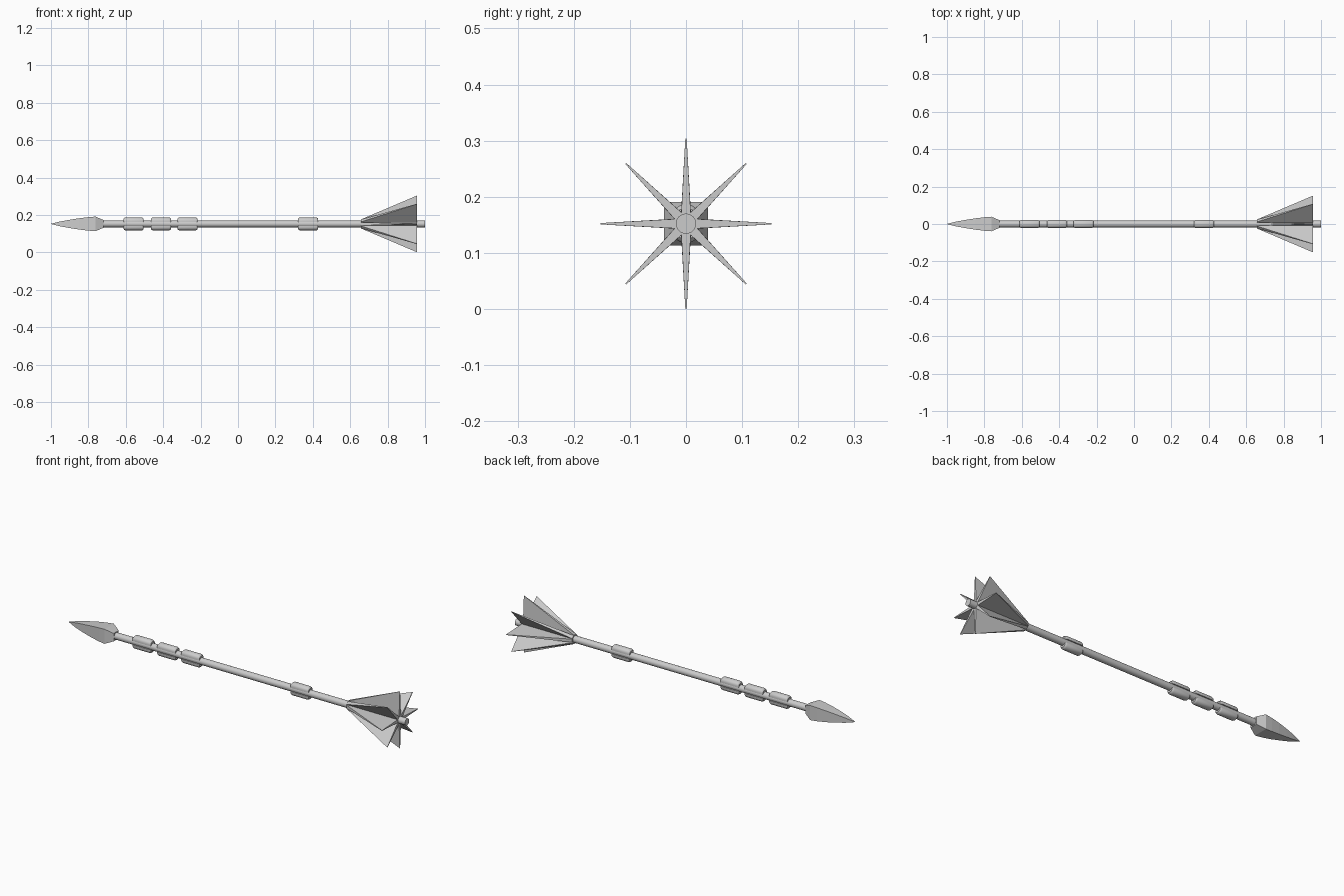
import bpy, bmesh
from math import sin, cos, pi
from mathutils import Matrix, Vector

if "Cube" in bpy.data.objects:
    bpy.data.objects.remove(bpy.data.objects["Cube"])

AXIS_Z = 0.152


def finish(name, bm, smooth=False):
    bmesh.ops.recalc_face_normals(bm, faces=bm.faces[:])
    me = bpy.data.meshes.new(name)
    bm.to_mesh(me)
    bm.free()
    ob = bpy.data.objects.new(name, me)
    bpy.context.collection.objects.link(ob)
    ob.location.z = AXIS_Z
    if smooth:
        bpy.ops.object.select_all(action='DESELECT')
        bpy.context.view_layer.objects.active = ob
        ob.select_set(True)
        bpy.ops.object.shade_smooth_by_angle(angle=0.6)
    return ob


def loft(bm, rings):
    """Skin a list of equal-length point rings and cap both ends."""
    loops = [[bm.verts.new(p) for p in ring] for ring in rings]
    n = len(loops[0])
    for a, b in zip(loops, loops[1:]):
        for i in range(n):
            bm.faces.new((a[i], a[(i + 1) % n], b[(i + 1) % n], b[i]))
    bm.faces.new(loops[0])
    bm.faces.new(loops[-1])


def circle(x, r, n, phase=0.0):
    return [(x, r * cos(2 * pi * i / n + phase), r * sin(2 * pi * i / n + phase))
            for i in range(n)]


# Round shaft
bm = bmesh.new()
loft(bm, [circle(-0.75, 0.018, 32), circle(1.0, 0.018, 32)])
finish("shaft", bm, True)

# Four-sided head with bowed flanks
bm = bmesh.new()
profile = [(-1.0, 0.0008), (-0.95, 0.013), (-0.90, 0.022), (-0.85, 0.030),
           (-0.80, 0.036), (-0.762, 0.039), (-0.72, 0.021)]
loft(bm, [circle(x, h * 2 ** 0.5, 4, pi / 4) for x, h in profile])
finish("arrow_head", bm)

# Paired grip pads, above and below the shaft
def pad_ring(x, inset, side):
    half, top, base = 0.021 - inset * 0.5, 0.035 - inset, 0.010
    shoulder = 0.018
    pts = [(half, base)]
    for i in range(9):
        a = pi * i / 8
        pts.append((half * cos(a), shoulder + (top - shoulder) * sin(a)))
    pts.append((-half, base))
    return [(x, y, z * side) for y, z in pts]


for k, x in enumerate((-0.558, -0.412, -0.270, 0.375)):
    for side, label in ((1, "upper"), (-1, "lower")):
        bm = bmesh.new()
        loft(bm, [pad_ring(x + dx, inset, side) for dx, inset in
                  ((-0.054, 0.008), (-0.050, 0.003), (-0.044, 0.0),
                   (0.044, 0.0), (0.050, 0.003), (0.054, 0.008))])
        finish(f"{label}_grip_pad_{k + 1}", bm, True)

# Eight tapered tail fins
for k in range(8):
    bm = bmesh.new()
    outline = [(0.657, 0.008, 0.009), (0.657, 0.024, 0.0085),
               (0.958, 0.152, 0.0012), (0.958, 0.008, 0.009)]
    left = [bm.verts.new((x, -t, r)) for x, r, t in outline]
    right = [bm.verts.new((x, t, r)) for x, r, t in outline]
    bm.faces.new(left)
    bm.faces.new(right)
    for i in range(4):
        j = (i + 1) % 4
        bm.faces.new((left[i], left[j], right[j], right[i]))
    bmesh.ops.rotate(bm, verts=bm.verts[:], cent=Vector(),
                     matrix=Matrix.Rotation(k * pi / 4, 3, 'X'))
    finish(f"tail_fin_{k + 1}", bm)
